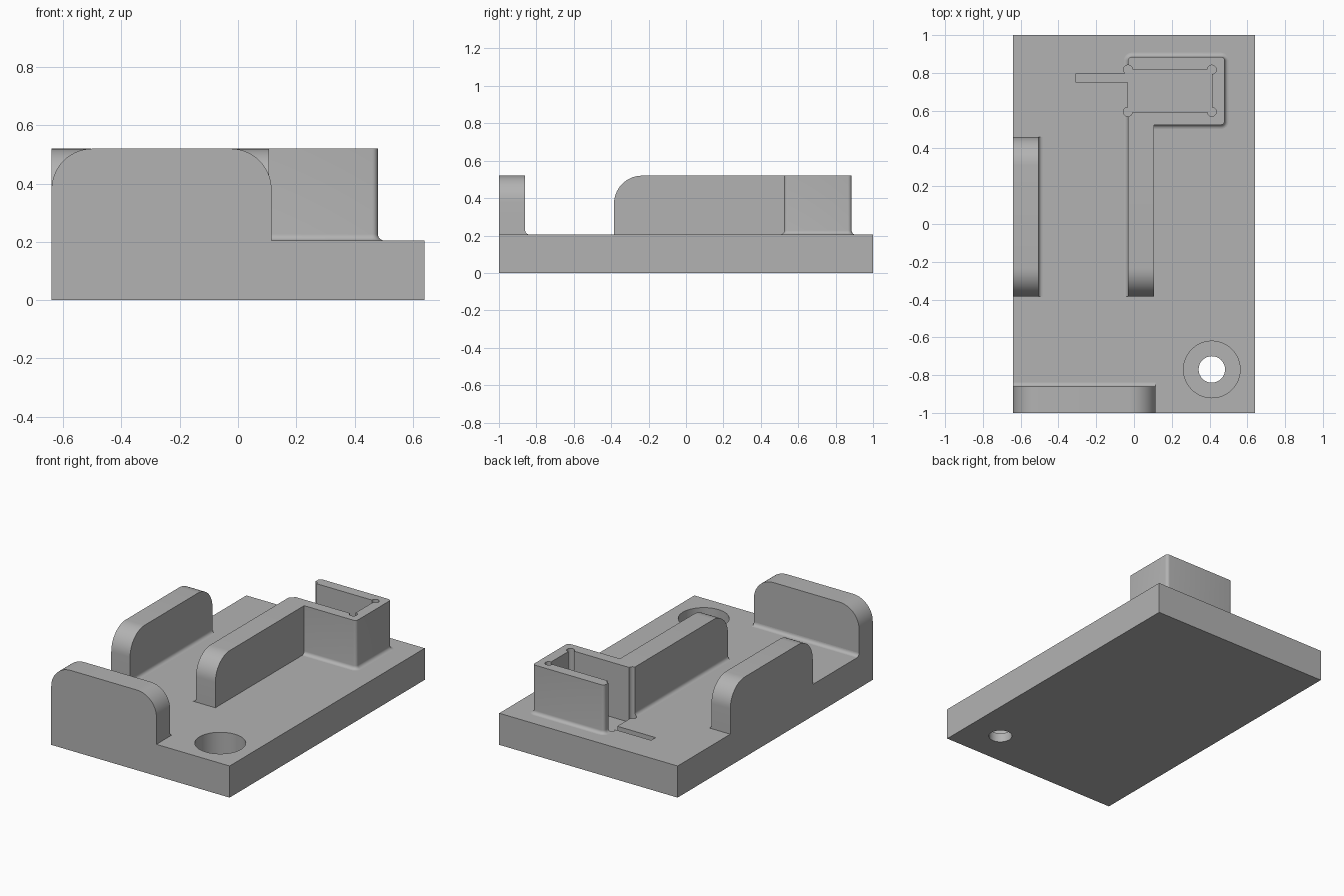
import bpy, bmesh, math

cube = bpy.data.objects.get("Cube")
if cube:
    bpy.data.objects.remove(cube, do_unlink=True)

BASE_TOP, WALL_TOP, FLOOR = 0.205, 0.52, 0.165
FILLET = 0.022

grey = bpy.data.materials.new("plain grey")
grey.use_nodes = True
colour = (0.45, 0.45, 0.45, 1)
grey.diffuse_color = colour
grey.node_tree.nodes["Principled BSDF"].inputs["Base Color"].default_value = colour


def loft(name, rings):
    """Closed solid through matching rings of 3D points."""
    bm = bmesh.new()
    loops = [[bm.verts.new(p) for p in ring] for ring in rings]
    n = len(loops[0])
    for a, b in zip(loops, loops[1:]):
        for i in range(n):
            j = (i + 1) % n
            bm.faces.new((a[i], a[j], b[j], b[i]))
    bm.faces.new(loops[0])
    bm.faces.new(loops[-1])
    bmesh.ops.recalc_face_normals(bm, faces=bm.faces)
    mesh = bpy.data.meshes.new(name)
    bm.to_mesh(mesh)
    bm.free()
    mesh.materials.append(grey)
    obj = bpy.data.objects.new(name, mesh)
    bpy.context.collection.objects.link(obj)
    return obj


def prism(name, profile, axis, lo, hi):
    """Extrude a 2D profile along x, y or z."""
    place = {"x": lambda p, t: (t, p[0], p[1]),
             "y": lambda p, t: (p[0], t, p[1]),
             "z": lambda p, t: (p[0], p[1], t)}[axis]
    return loft(name, [[place(p, t) for p in profile] for t in (lo, hi)])


def arc(cx, cy, r, start, end, steps=10):
    angles = [math.radians(start + (end - start) * i / steps) for i in range(steps + 1)]
    return [(cx + r * math.cos(a), cy + r * math.sin(a)) for a in angles]


def rect(x0, x1, y0, y1):
    return [(x0, y0), (x1, y0), (x1, y1), (x0, y1)]


def round_rect(x0, x1, y0, y1, r):
    return (arc(x1 - r, y1 - r, r, 0, 90, 6) + arc(x0 + r, y1 - r, r, 90, 180, 6)
            + arc(x0 + r, y0 + r, r, 180, 270, 6) + arc(x1 - r, y0 + r, r, 270, 360, 6))


def circle(cx, cy, r, n):
    return arc(cx, cy, r, 0, 360, n)[:-1]


def wall_profile(a, b, r, round_end=True):
    """Upright outline with rounded top corners."""
    far = arc(b - r, WALL_TOP - r, r, 0, 90, 14) if round_end else [(b, WALL_TOP)]
    return [(a, BASE_TOP), (b, BASE_TOP)] + far + arc(a + r, WALL_TOP - r, r, 90, 180, 14)


def fillet_profile(edge, side):
    """Concave strip where a wall meets the base."""
    curve = arc(edge + FILLET, BASE_TOP + FILLET, FILLET, 180, 270, 6)
    return [(edge + side * (u - edge), z) for u, z in curve] + [(edge, BASE_TOP)]


def cut(obj, cutters):
    bpy.context.view_layer.objects.active = obj
    for c in cutters:
        mod = obj.modifiers.new("cut", "BOOLEAN")
        mod.operation, mod.solver, mod.object = "DIFFERENCE", "EXACT", c
        bpy.ops.object.modifier_apply(modifier=mod.name)


# Base plate
base = prism("base_plate", rect(-0.64, 0.64, -1, 1), "z", 0, BASE_TOP)

# Rounded walls and the fillets at their feet
parts = [
    base,
    prism("front_wall", wall_profile(-0.64, 0.115, 0.14), "y", -1, -0.86),
    prism("front_wall_fillet", fillet_profile(-0.86, 1), "x", -0.64, 0.115),
    prism("side_wall", wall_profile(-0.385, 0.46, 0.15), "x", -0.64, -0.505),
    prism("side_wall_fillet", fillet_profile(-0.505, 1), "y", -0.385, 0.46),
    prism("centre_wall", wall_profile(-0.385, 0.55, 0.15, False), "x", -0.032, 0.107),
    prism("centre_wall_fillet", fillet_profile(-0.032, -1), "y", -0.385, 0.55),
]

# Switch housing: rounded block flaring into the base
steps = [(FILLET * (1 - math.sin(a)), BASE_TOP + FILLET * (1 - math.cos(a)))
         for a in (math.radians(15 * i) for i in range(7))] + [(0, WALL_TOP)]
housing = loft("housing", [
    [(x, y, z) for x, y in round_rect(-0.032 - d, 0.48 + d, 0.525 - d, 0.885 + d, 0.02 + d)]
    for d, z in steps])
parts.append(housing)

# Pocket open to one side, corner reliefs, wire slot
pocket = prism("pocket_cutter", rect(-0.032, 0.412, 0.594, 0.817), "z", FLOOR, 0.7)
opening = prism("opening_cutter", rect(-0.1, 0.1, 0.594, 0.817), "z", 0.1, 0.7)
slot = prism("slot_cutter", rect(-0.307, 0.05, 0.75, 0.796), "z", FLOOR, 0.7)
reliefs = [prism("relief_cutter", circle(x, y, 0.024, 24), "z", FLOOR, 0.7)
           for x in (-0.032, 0.412) for y in (0.594, 0.817)]

# Counterbored screw hole
bore = prism("bore_cutter", circle(0.412, -0.77, 0.15, 48), "z", 0.06, 0.7)
hole = prism("hole_cutter", circle(0.412, -0.77, 0.07, 32), "z", -0.1, 0.7)

cut(base, [pocket, slot, bore, hole] + reliefs)
cut(housing, [pocket, opening] + reliefs)
for c in [pocket, opening, slot, bore, hole] + reliefs:
    bpy.data.objects.remove(c, do_unlink=True)

# Smooth curves, crisp edges
bpy.ops.object.select_all(action="DESELECT")
for p in parts:
    p.select_set(True)
bpy.context.view_layer.objects.active = base
bpy.ops.object.shade_smooth_by_angle(angle=math.radians(30))
